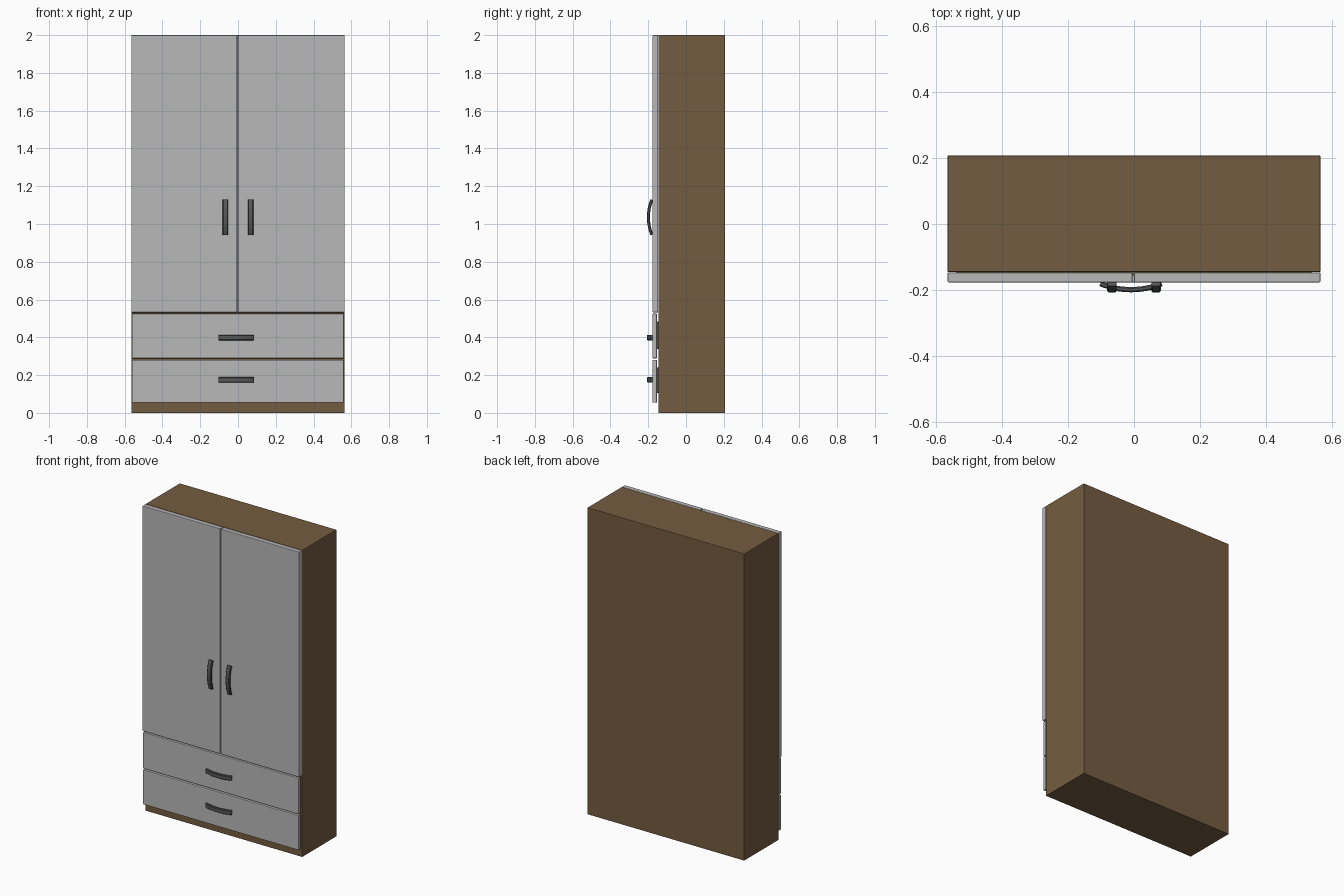
import bpy, bmesh, math
from mathutils import Vector

if "Cube" in bpy.data.objects:
    bpy.data.objects.remove(bpy.data.objects["Cube"])


def material(name, rgb):
    m = bpy.data.materials.new(name)
    m.diffuse_color = (*rgb, 1)
    m.use_nodes = True
    m.node_tree.nodes["Principled BSDF"].inputs["Base Color"].default_value = m.diffuse_color
    return m


WOOD = material("brown_wood", (0.175, 0.108, 0.052))
PANEL = material("light_grey_panel", (0.48, 0.48, 0.48))
METAL = material("dark_grey_metal", (0.095, 0.095, 0.095))


def finish(bm, name, mat):
    bmesh.ops.recalc_face_normals(bm, faces=bm.faces)
    me = bpy.data.meshes.new(name)
    bm.to_mesh(me)
    bm.free()
    me.materials.append(mat)
    ob = bpy.data.objects.new(name, me)
    bpy.context.collection.objects.link(ob)
    return ob


def box(name, lo, hi, mat, bevel=0.0):
    bm = bmesh.new()
    bmesh.ops.create_cube(bm, size=1)
    for v in bm.verts:
        v.co = Vector([(a + b) / 2 + c * (b - a) for a, b, c in zip(lo, hi, v.co)])
    if bevel:
        bmesh.ops.bevel(bm, geom=bm.edges[:], offset=bevel, segments=2,
                        profile=0.5, affect='EDGES')
    return finish(bm, name, mat)


def handle(name, x, z, vertical):
    """Bowed bar with a chamfered section, swept along a shallow arc."""
    half, sag, width, thick, ch = 0.093, 0.018, 0.029, 0.016, 0.004
    radius = (half * half + sag * sag) / (2 * sag)
    span = math.asin(half / radius)
    w, t = width / 2, thick / 2
    section = [(w, t - ch), (w - ch, t), (ch - w, t), (-w, t - ch),
               (-w, ch - t), (ch - w, -t), (w - ch, -t), (w, ch - t)]
    bm = bmesh.new()
    rings = []
    steps = 16
    for i in range(steps + 1):
        a = span * (2 * i / steps - 1)
        ring = []
        for across, out in section:
            along = (radius + out) * math.sin(a)
            y = -0.199 + radius - (radius + out) * math.cos(a)
            co = (x + across, y, z + along) if vertical else (x + along, y, z + across)
            ring.append(bm.verts.new(co))
        rings.append(ring)
    for r0, r1 in zip(rings, rings[1:]):
        for k in range(8):
            j = (k + 1) % 8
            bm.faces.new((r0[k], r0[j], r1[j], r1[k]))
    caps = [bm.faces.new(rings[0]), bm.faces.new(rings[-1])]
    # soften the two ends
    edges = list({e for f in caps for e in f.edges})
    bmesh.ops.bevel(bm, geom=edges, offset=0.003, segments=2, profile=0.5, affect='EDGES')
    ob = finish(bm, name, METAL)
    bpy.context.view_layer.objects.active = ob
    ob.select_set(True)
    bpy.ops.object.shade_smooth_by_angle(angle=math.radians(35))
    ob.select_set(False)


# Cabinet body
box("cabinet_body", (-0.565, -0.145, 0), (0.565, 0.207, 2), WOOD, 0.002)

# Pair of doors with handles by the centre gap
for side, x0, x1 in (("left", -0.565, -0.005), ("right", 0.0, 0.565)):
    box(side + "_door", (x0, -0.177, 0.532), (x1, -0.147, 2), PANEL, 0.003)
handle("left_door_handle", -0.067, 1.036, True)
handle("right_door_handle", 0.067, 1.036, True)

# Drawers: front panel, box end joining it to the body, handle
for name, z0, z1, hz in (("upper", 0.289, 0.525, 0.399), ("lower", 0.055, 0.281, 0.175)):
    box(name + "_drawer_front", (-0.562, -0.177, z0), (0.56, -0.154, z1), PANEL, 0.003)
    box(name + "_drawer_box", (-0.54, -0.157, z0 + 0.05), (0.54, -0.14, z1 - 0.04), WOOD)
    handle(name + "_drawer_handle", -0.009, hz, False)
